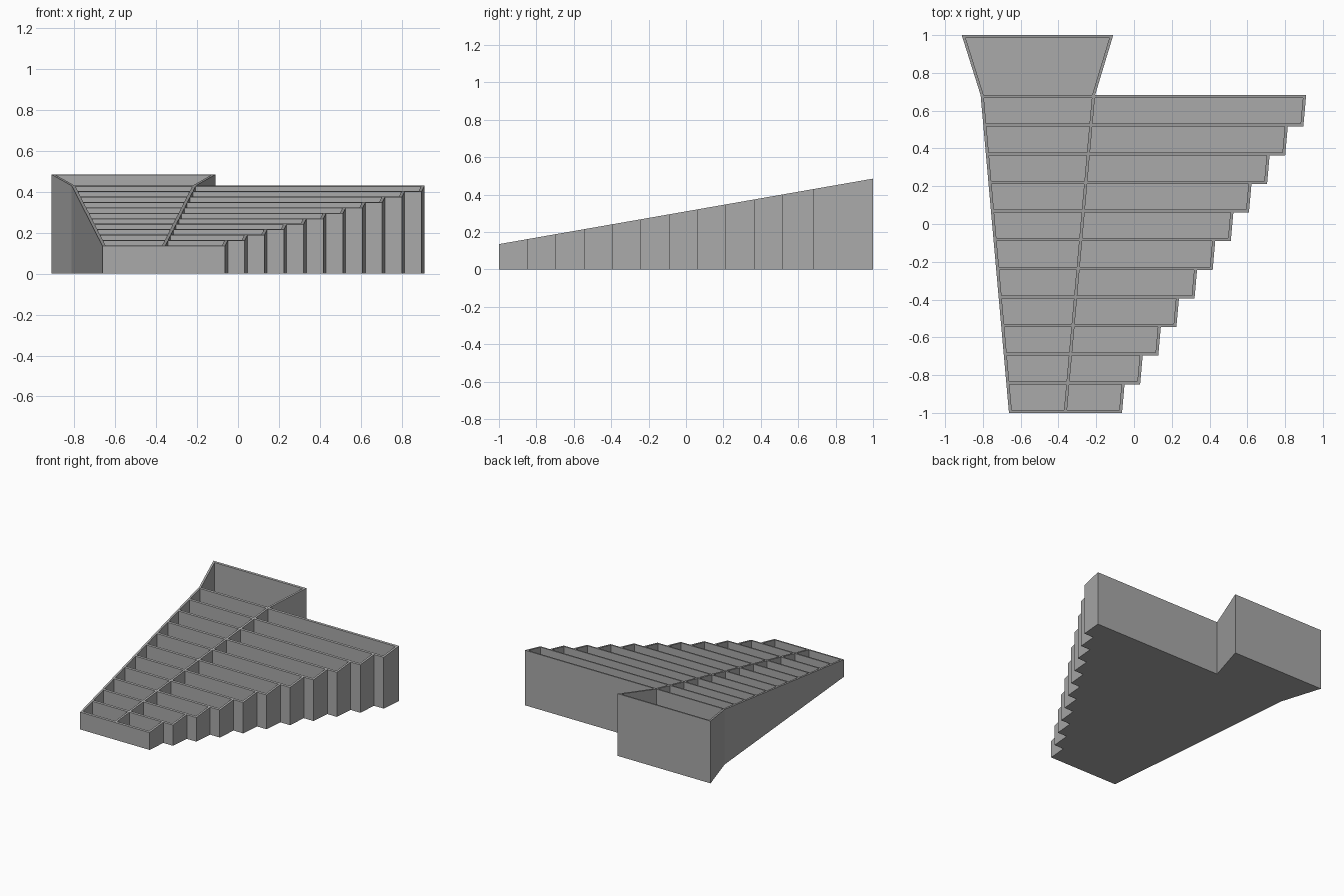
import bpy, bmesh, math

if "Cube" in bpy.data.objects:
    bpy.data.objects.remove(bpy.data.objects["Cube"])

T = 0.016            # wall thickness
FLOOR = 0.015        # floor thickness
ROWS, PITCH = 11, 0.1515
LEAN = 0.15 / 1.6815  # sideways lean of the long walls

grey = bpy.data.materials.new("plain grey")
grey.diffuse_color = (0.4, 0.4, 0.4, 1)
grey.use_nodes = True
grey.node_tree.nodes["Principled BSDF"].inputs["Base Color"].default_value = grey.diffuse_color


def rim(y):
    return 0.31 + 0.175 * y


def left(y):
    return -0.662 - LEAN * (y + 1)


def middle(y):
    return -0.372 + LEAN * (y + 1)


def row_y(i):
    return -1 + PITCH * i


def row_x(i, y):
    return -0.0635 + 0.096 * i + LEAN * (y - row_y(i))


def prism(bm, pts, z0=0.0, z1=None):
    """Upright prism; its top follows the sloping rim unless z1 is given."""
    low = [bm.verts.new((x, y, z0)) for x, y in pts]
    top = [bm.verts.new((x, y, rim(y) if z1 is None else z1)) for x, y in pts]
    bm.faces.new(low[::-1])
    bm.faces.new(top)
    n = len(pts)
    for k in range(n):
        j = (k + 1) % n
        bm.faces.new((low[k], low[j], top[j], top[k]))


def finish(bm, name):
    bmesh.ops.recalc_face_normals(bm, faces=bm.faces[:])
    me = bpy.data.meshes.new(name)
    bm.to_mesh(me)
    bm.free()
    me.materials.append(grey)
    ob = bpy.data.objects.new(name, me)
    bpy.context.collection.objects.link(ob)
    return ob


Y0, YB = -1.0, row_y(ROWS) + T   # front and back of the stepped part
FL, FR = -0.912, -0.11           # funnel back corners
NR = middle(YB) + T              # funnel neck, right side

# Floor: one strip per row plus the funnel
bm = bmesh.new()
for i in range(ROWS):
    a = row_y(i)
    b = row_y(i + 1) if i < ROWS - 1 else YB
    prism(bm, [(left(a), a), (row_x(i, a), a), (row_x(i, b), b), (left(b), b)], 0, FLOOR)
prism(bm, [(left(YB), YB), (NR, YB), (FR, 1), (FL, 1)], 0, FLOOR)
finish(bm, "floor")

# Long leaning walls
bm = bmesh.new()
for f in (left, middle):
    prism(bm, [(f(Y0), Y0), (f(Y0) + T, Y0), (f(YB) + T, YB), (f(YB), YB)])
finish(bm, "long_walls")

# Cross walls on both sides of the middle wall
bm = bmesh.new()
for i in range(ROWS + 1):
    a = row_y(i)
    b = a + T
    k = min(i, ROWS - 1)
    prism(bm, [(left(a) + T, a), (middle(a), a), (middle(b), b), (left(b) + T, b)])
    prism(bm, [(middle(a) + T, a), (row_x(k, a), a), (row_x(k, b), b), (middle(b) + T, b)])
finish(bm, "cross_walls")

# Stepped end walls on the right
bm = bmesh.new()
for i in range(ROWS):
    a, b = row_y(i) + T, row_y(i + 1)
    prism(bm, [(row_x(i, a) - T, a), (row_x(i, a), a), (row_x(i, b), b), (row_x(i, b) - T, b)])
finish(bm, "stepped_walls")

# Flared box at the back
bm = bmesh.new()
yi = 1 - T
s = (1 - yi) / (1 - YB)
li = FL + (left(YB) - FL) * s
ri = FR + (NR - FR) * s
prism(bm, [(left(YB), YB), (left(YB) + T, YB), (li + T, yi), (li, yi)])
prism(bm, [(NR - T, YB), (NR, YB), (ri, yi), (ri - T, yi)])
prism(bm, [(li, yi), (ri, yi), (FR, 1), (FL, 1)])
finish(bm, "flared_box_walls")

# Four low tapering channels with round ends, converging to the front
bm = bmesh.new()
ys = (-0.985, -0.57, 0.0, 0.6, 0.92)
half = (0.016, 0.017, 0.022, 0.032, 0.062)
for n, xs in enumerate(((-0.557, -0.577, -0.62, -0.665, -0.77),
                        (-0.53, -0.54, -0.55, -0.565, -0.585),
                        (-0.50, -0.505, -0.50, -0.48, -0.45),
                        (-0.472, -0.465, -0.43, -0.38, -0.265))):
    pts = [(x + h, y) for x, y, h in zip(xs, ys, half)]
    pts += [(xs[-1] + 0.062 * math.cos(t * math.pi / 10),
             0.92 + 0.062 * math.sin(t * math.pi / 10)) for t in range(1, 10)]
    pts += [(x - h, y) for x, y, h in zip(xs[::-1], ys[::-1], half[::-1])]
    prism(bm, pts, 0.005, FLOOR + 0.004 + 0.0004 * n)
finish(bm, "floor_channels")
